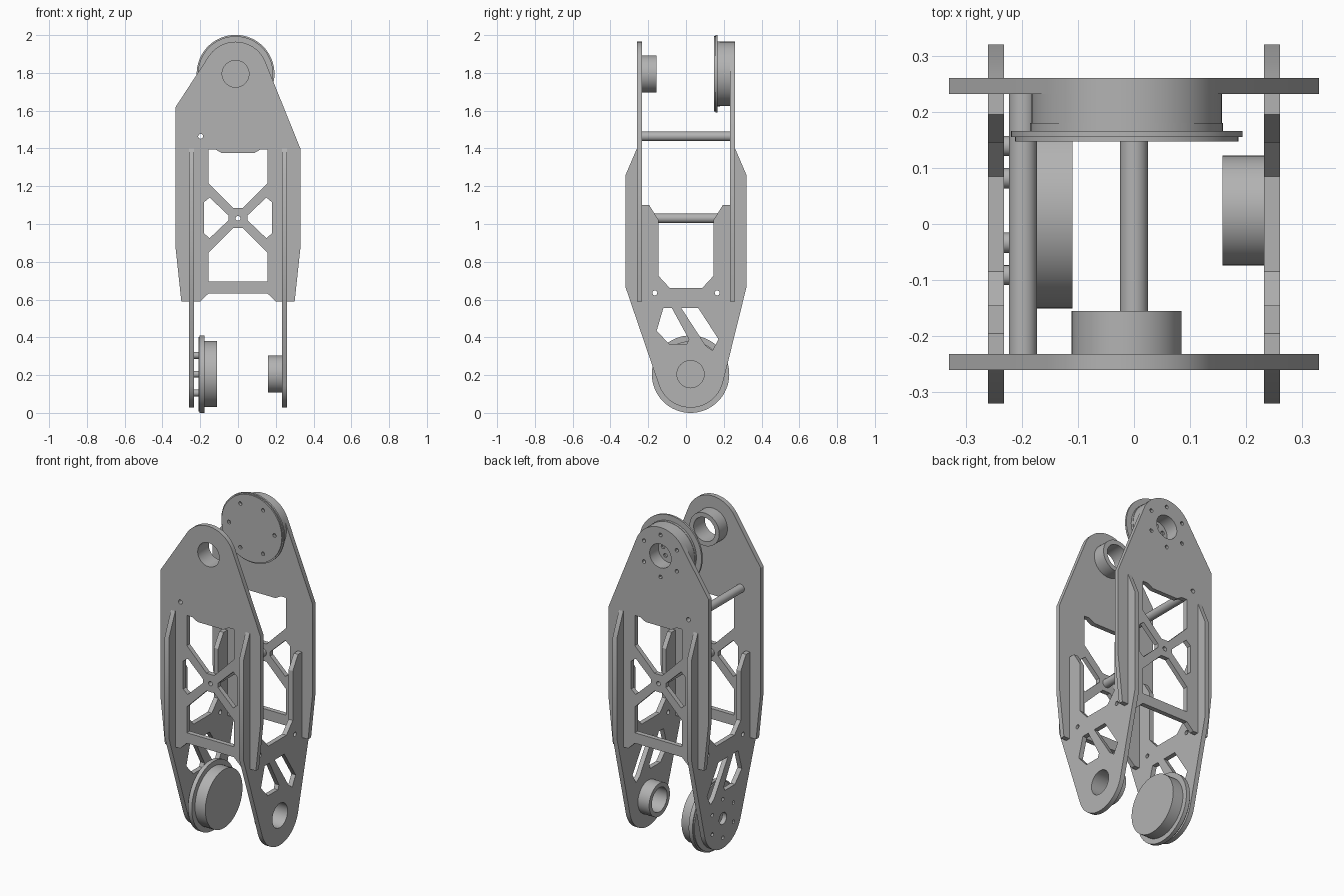
import bpy, bmesh, math
from mathutils import Matrix

cube = bpy.data.objects.get("Cube")
if cube:
    bpy.data.objects.remove(cube, do_unlink=True)

metal = bpy.data.materials.new("grey metal")
metal.use_nodes = True
GREY = (0.45, 0.45, 0.45, 1)
metal.diffuse_color = GREY
metal.node_tree.nodes["Principled BSDF"].inputs["Base Color"].default_value = GREY

# Profile planes: u, v run in the plane, depth runs along the last column
XZ = Matrix(((1, 0, 0, 0), (0, 0, 1, 0), (0, 1, 0, 0), (0, 0, 0, 1)))
YZ = Matrix(((0, 0, 1, 0), (1, 0, 0, 0), (0, 1, 0, 0), (0, 0, 0, 1)))


def arc(c, r, a0, a1, n=24):
    steps = [math.radians(a0 + (a1 - a0) * i / n) for i in range(n + 1)]
    return [(c[0] + r * math.cos(a), c[1] + r * math.sin(a)) for a in steps]


def circle(c, r, n=48):
    return arc(c, r, 0, 360, n)[:-1]


def bolt_circle(c, ring_r, hole_r, count, start=0):
    centres = arc(c, ring_r, start, start + 360, count)[:-1]
    return [circle(p, hole_r, 12) for p in centres]


def slab(name, plane, lo, hi, outline, holes=()):
    """Flat part: an outline with holes, running from depth lo to hi."""
    cu = bpy.data.curves.new(name, 'CURVE')
    cu.dimensions = '2D'
    cu.fill_mode = 'BOTH'
    cu.extrude = (hi - lo) / 2
    for loop in [outline, *holes]:
        sp = cu.splines.new('POLY')
        sp.points.add(len(loop) - 1)
        for p, (u, v) in zip(sp.points, loop):
            p.co = (u, v, 0, 1)
        sp.use_cyclic_u = True
    tmp = bpy.data.objects.new(name + "_curve", cu)
    bpy.context.collection.objects.link(tmp)
    dg = bpy.context.evaluated_depsgraph_get()
    me = bpy.data.meshes.new_from_object(tmp.evaluated_get(dg))
    bpy.data.objects.remove(tmp, do_unlink=True)
    bpy.data.curves.remove(cu)
    bm = bmesh.new()
    bm.from_mesh(me)
    bmesh.ops.remove_doubles(bm, verts=bm.verts, dist=1e-5)
    bmesh.ops.transform(bm, verts=bm.verts,
                        matrix=plane @ Matrix.Translation((0, 0, (lo + hi) / 2)))
    bmesh.ops.recalc_face_normals(bm, faces=bm.faces)
    bm.to_mesh(me)
    bm.free()
    me.name = name
    me.materials.clear()
    me.materials.append(metal)
    ob = bpy.data.objects.new(name, me)
    bpy.context.collection.objects.link(ob)
    bpy.ops.object.select_all(action='DESELECT')
    ob.select_set(True)
    bpy.context.view_layer.objects.active = ob
    bpy.ops.object.shade_smooth_by_angle(angle=math.radians(30))
    return ob


def mirrored(half):
    """Close a half loop by mirroring it across u = 0."""
    return half + [(-u, v) for u, v in reversed(half)]


TOP = (-0.013, 1.795)     # upper joint centre (x, z)
LOW = (0.024, 0.205)      # lower joint centre (y, z)
MID = (0, 1.03)           # centre of the cross brace
UPPER_ROD = (-0.198, 1.464)
INNER, OUTER = 0.232, 0.26

# Front and back plates with cross-braced windows
face_outline = (arc(TOP, 0.17, 22, 147)
                + [(-0.33, 1.62), (-0.33, 0.87), (-0.30, 0.59), (-0.2, 0.59), (-0.155, 0.633),
                   (0.155, 0.633), (0.2, 0.59), (0.30, 0.59), (0.33, 0.87), (0.33, 1.40)])
side_window = [(-0.18, 1.115), (-0.15, 1.14), (-0.05, 1.045), (-0.05, 1.02),
               (-0.15, 0.925), (-0.18, 0.95)]
face_windows = [
    mirrored([(0.085, 1.375), (0.12, 1.395), (0.155, 1.395), (0.155, 1.215), (0.025, 1.085)]),
    mirrored([(0.025, 0.98), (0.155, 0.85), (0.155, 0.695)]),
    side_window, [(-u, v) for u, v in side_window],
    circle(MID, 0.013, 16), circle(UPPER_ROD, 0.013, 16)]
slab("front_plate", XZ, -OUTER, -INNER, face_outline, face_windows + [circle(TOP, 0.071)])
slab("back_plate", XZ, INNER, OUTER, face_outline,
     face_windows + [circle(TOP, 0.071)] + bolt_circle(TOP, 0.125, 0.011, 6, 30))

# Side plates: forked top, rounded lower end
fork = [(0.32, 0.665), (0.32, 1.26), (0.26, 1.40), (0.25, 1.40), (0.25, 1.10),
        (0.195, 1.10), (0.145, 1.02), (0.145, 0.725), (0.085, 0.66)]
side_outline = arc(LOW, 0.177, -161, -14) + mirrored(fork)
side_windows = [
    [(-0.155, 0.435), (-0.12, 0.555), (-0.075, 0.555), (0.015, 0.39), (0.005, 0.365),
     (-0.09, 0.365)],
    [(-0.025, 0.555), (0.065, 0.555), (0.172, 0.39), (0.14, 0.33), (0.105, 0.355)],
    circle((-0.165, 0.635), 0.013, 16), circle((0.165, 0.635), 0.013, 16)]
slab("left_plate", YZ, INNER, OUTER, side_outline, side_windows + [circle(LOW, 0.072)])
slab("right_plate", YZ, -OUTER, -INNER, side_outline,
     side_windows + [circle(LOW, 0.035)] + bolt_circle(LOW, 0.115, 0.011, 6, 30))

# Bearing collars
slab("upper_collar", XZ, -INNER, -0.155, circle(TOP, 0.098), [circle(TOP, 0.071)])
slab("lower_collar", YZ, 0.158, INNER, circle(LOW, 0.098), [circle(LOW, 0.072)])

# Upper drum: hollow body, lip, flange and recessed floor
slab("upper_drum", XZ, 0.18, INNER, circle(TOP, 0.17), [circle(TOP, 0.071)])
slab("upper_drum_lip", XZ, 0.166, 0.18, circle(TOP, 0.172), [circle(TOP, 0.071)])
slab("upper_flange", XZ, 0.155, 0.166, circle(TOP, 0.206, 64), bolt_circle(TOP, 0.15, 0.011, 6))
slab("upper_flange_cap", XZ, 0.147, 0.155, circle(TOP, 0.199, 64), bolt_circle(TOP, 0.15, 0.011, 6))
slab("upper_drum_floor", XZ, 0.166, 0.178, circle(TOP, 0.0715),
     bolt_circle(TOP, 0.042, 0.012, 5, 18))

# Lower drum: standoffs, flange and closed body
for i, p in enumerate(arc(LOW, 0.115, 0, 360, 6)[:-1]):
    slab(f"lower_standoff_{i + 1}", YZ, -INNER, -0.209, circle(p, 0.018, 16))
slab("lower_flange_cap", YZ, -0.21, -0.203, circle(LOW, 0.197, 64), [circle(LOW, 0.035)])
slab("lower_flange", YZ, -0.203, -0.178, circle(LOW, 0.205, 64))
slab("lower_drum", YZ, -0.178, -0.11, circle(LOW, 0.175))

# Hollow spacer rods between the front and back plates
for name, c in (("centre_rod", MID), ("upper_rod", UPPER_ROD)):
    slab(name, XZ, -INNER, INNER, circle(c, 0.025, 32), [circle(c, 0.013, 16)])
